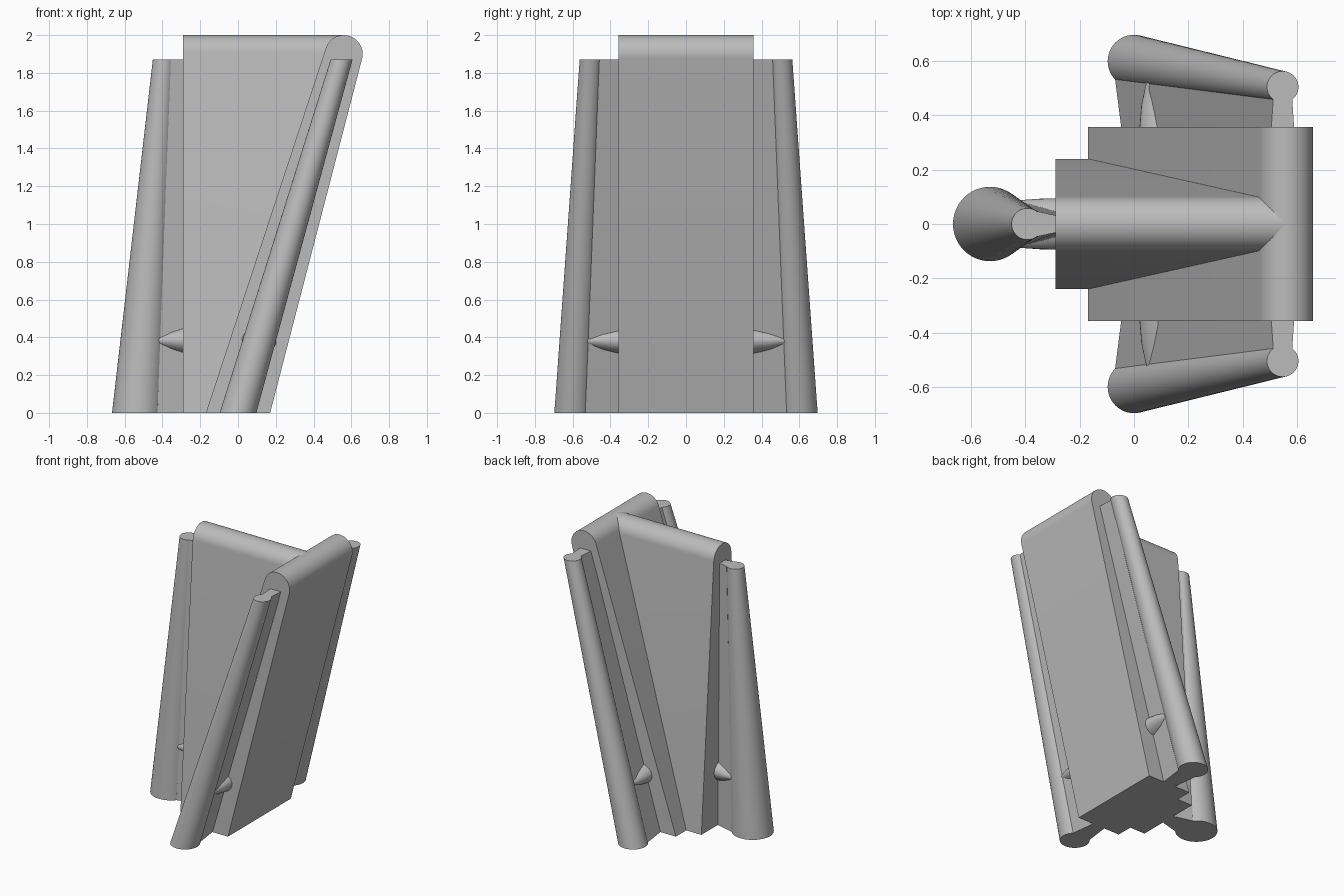
import bpy
import bmesh
import math
from mathutils import Vector

if "Cube" in bpy.data.objects:
    bpy.data.objects.remove(bpy.data.objects["Cube"])

grey = bpy.data.materials.new("plain grey")
grey.use_nodes = True
grey.diffuse_color = (0.5, 0.5, 0.5, 1)
grey.node_tree.nodes["Principled BSDF"].inputs["Base Color"].default_value = (0.5, 0.5, 0.5, 1)


def loft(name, rings):
    """Skin a closed solid through rings with equal point counts."""
    bm = bmesh.new()
    loops = [[bm.verts.new(p) for p in ring] for ring in rings]
    n = len(loops[0])
    for a, b in zip(loops, loops[1:]):
        for i in range(n):
            j = (i + 1) % n
            bm.faces.new((a[i], a[j], b[j], b[i]))
    bm.faces.new(loops[0])
    bm.faces.new(loops[-1])
    bmesh.ops.recalc_face_normals(bm, faces=bm.faces[:])
    mesh = bpy.data.meshes.new(name)
    bm.to_mesh(mesh)
    bm.free()
    mesh.shade_smooth()
    mesh.set_sharp_from_angle(angle=math.radians(30))
    mesh.materials.append(grey)
    obj = bpy.data.objects.new(name, mesh)
    bpy.context.collection.objects.link(obj)
    return obj


def round_top(foot, centre, start, end, steps=24):
    """Tapered profile: flat foot, rounded top of radius 0.1."""
    pts = [(-foot, 0), (foot, 0)]
    for i in range(steps + 1):
        a = math.radians(start + (end - start) * i / steps)
        pts.append((centre + 0.1 * math.cos(a), 1.9 + 0.1 * math.sin(a)))
    return pts


# Leaning main slab
profile = round_top(0.17, 0.56, -14.5, 161.8)
loft("main_slab", [[(x, y, z) for x, z in profile] for y in (-0.357, 0.357)])

# Upright cross slab, ending inside the lean of the main slab
profile = round_top(0.24, 0, 4.2, 175.8)
loft("cross_slab", [[(-0.29, y, z) for y, z in profile],
                    [(min(0.56, 0.295 * z), y, z) for y, z in profile]])


def circle(centre, r, z, n=48):
    return [(centre[0] + r * math.cos(math.tau * i / n),
             centre[1] + r * math.sin(math.tau * i / n), z) for i in range(n)]


def strut(name, out, foot, foot_r, top, web_foot, web_top, fairing):
    """Tapered tube, its web to the slab and a fairing near the foot.
    Web ends hold (distance, half width) at the slab and at the tube."""
    out = Vector(out)
    side = Vector((-out.y, out.x, 0))
    foot, top = Vector(foot), Vector(top)
    height = 1.87
    loft(name + "_tube", [circle(foot, foot_r, 0), circle(top, 0.058, height)])

    def at(centre, dist, offset, z):
        base = centre - out * centre.dot(out)
        p = base + out * dist + side * offset
        return (p.x, p.y, z)

    rings = []
    for c, ends, z in ((foot, web_foot, 0), (top, web_top, height)):
        (d0, w0), (d1, w1) = ends
        rings.append([at(c, d0, -w0, z), at(c, d1, -w1, z),
                      at(c, d1, w1, z), at(c, d0, w0, z)])
    loft(name + "_web", rings)

    mid = foot.lerp(top, 0.38 / height)
    rings = []
    for dist, wide, tall in fairing:
        rings.append([at(mid, dist, wide * math.cos(math.tau * i / 32),
                         0.383 + tall * math.sin(math.tau * i / 32)) for i in range(32)])
    loft(name + "_fairing", rings)


# Large strut on the cross slab
strut("right_strut", (-1, 0, 0), (-0.53, 0, 0), 0.137, (-0.393, 0, 0),
      ((0.28, 0.05), (0.43, 0.09)), ((0.28, 0.03), (0.355, 0.046)),
      ((0.28, 0.095, 0.076), (0.35, 0.093, 0.062), (0.418, 0.088, 0.035)))

# Mirrored pair of smaller struts on the main slab
for name, s in (("front", -1), ("back", 1)):
    strut(name + "_strut", (0, s, 0), (0, 0.6 * s, 0), 0.097, (0.548, 0.505 * s, 0),
          ((0.34, 0.045), (0.535, 0.07)), ((0.34, 0.043), (0.46, 0.035)),
          ((0.345, 0.092, 0.073), (0.44, 0.084, 0.056), (0.527, 0.065, 0.03)))
